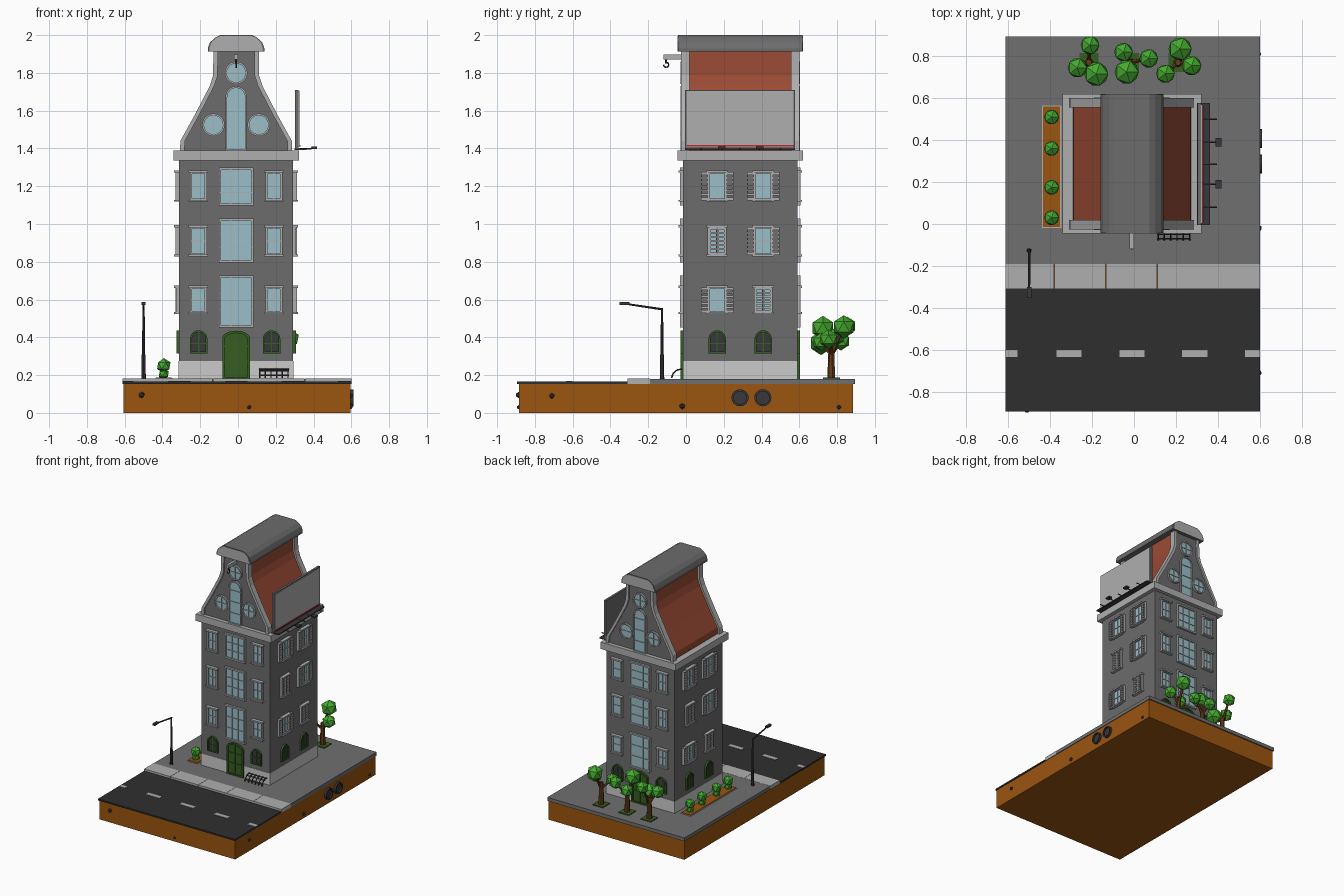
import bpy, bmesh, math
from math import sin, cos, pi
from mathutils import Matrix, Vector

if "Cube" in bpy.data.objects:
    bpy.data.objects.remove(bpy.data.objects["Cube"])

def mat(name, r, g, b):
    m = bpy.data.materials.new(name)
    m.diffuse_color = (r, g, b, 1)
    m.use_nodes = True
    m.node_tree.nodes["Principled BSDF"].inputs["Base Color"].default_value = m.diffuse_color
    return m

WALL, LIGHT = mat("wall_grey", .15, .15, .15), mat("light_grey", .43, .43, .43)
PAVE, ROAD = mat("paving", .16, .16, .16), mat("asphalt", .028, .028, .028)
DARK, SOIL = mat("dark_metal", .04, .04, .045), mat("soil", .33, .09, .005)
GLASS, GREEN = mat("glass", .32, .52, .58), mat("door_green", .035, .11, .015)
RED, LEAF = mat("roof_red", .33, .07, .035), mat("leaf", .06, .4, .03)
BARK, SIGNRED = mat("bark", .13, .045, .01), mat("signal_red", .6, .02, .02)

def finish(name, bm, m, M=Matrix()):
    bm.transform(M)
    bmesh.ops.recalc_face_normals(bm, faces=bm.faces)
    me = bpy.data.meshes.new(name)
    bm.to_mesh(me)
    bm.free()
    if m:
        me.materials.append(m)
    ob = bpy.data.objects.new(name, me)
    bpy.context.collection.objects.link(ob)
    return ob

def prism(name, pts, w0, w1, m, M=Matrix()):
    """Outline in local u,v extruded from w0 to w1."""
    bm = bmesh.new()
    a, b = [[bm.verts.new((u, v, w)) for u, v in pts] for w in (w0, w1)]
    bm.faces.new(a)
    bm.faces.new(b)
    for i in range(len(a)):
        j = (i + 1) % len(a)
        bm.faces.new((a[i], a[j], b[j], b[i]))
    return finish(name, bm, m, M)

def ring(name, outer, inner, w0, w1, m, M=Matrix(), closed=True):
    """Band between two outlines, extruded from w0 to w1."""
    bm = bmesh.new()
    loops = [[bm.verts.new((u, v, w)) for u, v in o] for o, w in
             ((outer, w0), (outer, w1), (inner, w1), (inner, w0))]
    n = len(outer)
    for i in range(n if closed else n - 1):
        j = (i + 1) % n
        for k in range(4):
            p, q = loops[k], loops[(k + 1) % 4]
            bm.faces.new((p[i], p[j], q[j], q[i]))
    if not closed:
        bm.faces.new([l[0] for l in loops])
        bm.faces.new([l[-1] for l in loops])
    return finish(name, bm, m, M)

def rect(u0, u1, v0, v1):
    return [(u0, v0), (u1, v0), (u1, v1), (u0, v1)]

def box(name, x0, x1, y0, y1, z0, z1, m, M=Matrix()):
    return prism(name, rect(x0, x1, y0, y1), z0, z1, m, M)

def circle(u, v, r, n=24):
    return [(u + r * cos(2 * pi * i / n), v + r * sin(2 * pi * i / n)) for i in range(n)]

def arch(u, w, v0, v1, rise, n=12):
    return [(u - w, v0), (u + w, v0)] + [(u + w * cos(pi * i / n), v1 - rise + rise * sin(pi * i / n))
                                         for i in range(n + 1)]

def rod(name, p, q, r0, r1, m, n=8):
    p, q = Vector(p), Vector(q)
    bm = bmesh.new()
    bmesh.ops.create_cone(bm, cap_ends=True, segments=n, radius1=r0, radius2=r1, depth=(q - p).length)
    R = (q - p).to_track_quat('Z', 'Y').to_matrix().to_4x4()
    return finish(name, bm, m, Matrix.Translation((p + q) / 2) @ R)

def blob(name, x, y, z, r, m=LEAF):
    bm = bmesh.new()
    bmesh.ops.create_icosphere(bm, subdivisions=1, radius=r)
    return finish(name, bm, m, Matrix.Translation((x, y, z)))

# Ground block, road, paving, kerb and lane marks
box("soil_block", -.605, .595, -.885, .885, 0, .152, SOIL)
box("road", -.612, .6, -.894, -.31, .152, .165, ROAD)
box("pavement", -.612, .6, -.19, .894, .152, .18, PAVE)
for i, (a, b) in enumerate(zip((-.612, -.38, -.133, .112, .354), (-.382, -.135, .11, .352, .6))):
    box("kerb_slab", a, b, -.31, -.19, .152, .181, LIGHT)
for a, b in ((-.61, -.555), (-.37, -.25), (-.07, .05), (.23, .35), (.53, .6)):
    box("lane_mark", a, b, -.635, -.602, .164, .168, LIGHT)

# Pipes and stones in the block sides
FACE = Matrix(((0, 0, 1, 0), (1, 0, 0, 0), (0, 1, 0, 0), (0, 0, 0, 1)))
for y in (.286, .407):
    ring("pipe", circle(y, .08, .045), circle(y, .08, .034), .58, .611, DARK, FACE)
    prism("pipe_core", circle(y, .08, .035), .58, .6, DARK, FACE)
for x, y, z, r in ((-.51, -.885, .095, .017), (.06, -.885, .03, .011), (.595, -.71, .09, .015),
                   (.595, -.02, .035, .016), (.595, .81, .03, .012)):
    blob("stone", x, y, z, r, DARK)

# House body
CX, CY, H = -.01, .287, .302
def wall(u, w):
    u, w, v = Vector(u), Vector(w), Vector((0, 0, 1))
    M = Matrix((u, v, w)).transposed().to_4x4()
    M.translation = Vector((CX, CY, 0)) + w * H
    return M
FRONT, BACK = wall((1, 0, 0), (0, -1, 0)), wall((-1, 0, 0), (0, 1, 0))
RIGHT, LEFT = wall((0, 1, 0), (1, 0, 0)), wall((0, -1, 0), (-1, 0, 0))
def block(name, h, z0, z1, m):
    box(name, CX - h, CX + h, CY - h, CY + h, z0, z1, m)
block("house_walls", H, .18, 1.34, WALL)
block("plinth", H + .002, .18, .275, None)
block("cornice", .332, 1.335, 1.39, LIGHT)

# Window builders
def window(M, u, w, z0, z1, cols=1, rows=1, ledge=True):
    prism("window_glass", rect(u - w, u + w, z0, z1), 0, .005, GLASS, M)
    ring("window_frame", rect(u - w - .008, u + w + .008, z0 - .008, z1 + .008),
         rect(u - w + .004, u + w - .004, z0 + .004, z1 - .004), 0, .016, LIGHT, M)
    for i in range(1, cols + 1):
        c = u - w + 2 * w * i / (cols + 1)
        prism("window_bar", rect(c - .002, c + .002, z0, z1), 0, .01, LIGHT, M)
    for i in range(1, rows + 1):
        c = z0 + (z1 - z0) * i / (rows + 1)
        prism("window_bar", rect(u - w, u + w, c - .002, c + .002), 0, .01, LIGHT, M)
    if ledge:
        prism("window_lintel", rect(u - w - .014, u + w + .014, z1 + .002, z1 + .014), 0, .026, LIGHT, M)
        prism("window_sill", rect(u - w - .014, u + w + .014, z0 - .012, z0 - .002), 0, .026, LIGHT, M)

def shaped(M, name, outer, inner, bars, fill, frame):
    prism(name, inner, 0, .005, fill, M)
    ring(name + "_frame", outer, inner, 0, .014, frame, M)
    for b in bars:
        prism(name + "_bar", rect(*b), 0, .01, frame, M)

def green_window(M, u):
    shaped(M, "arched_window", arch(u, .046, .315, .437, .046), arch(u, .036, .325, .427, .036),
           [(u - .003, u + .003, .32, .43), (u - .04, u + .04, .365, .371)], DARK, GREEN)

def shutter(M, u, z0, z1, w=.02):
    ring("shutter_frame", rect(u - w, u + w, z0, z1), rect(u - w + .005, u + w - .005, z0 + .006, z1 - .006),
         0, .02, LIGHT, M)
    for i in range(7):
        c = z0 + (z1 - z0) * (i + .5) / 7
        prism("shutter_slat", rect(u - w + .003, u + w - .003, c - .005, c + .005), 0, .014, LIGHT, M)

FLOORS = ((.535, .66), (.84, .98), (1.13, 1.27))
TALL = ((.46, .72), (.805, 1.02), (1.105, 1.29))
# Front and back walls with their gable openings
for M in (FRONT, BACK):
    for (a, b), (c, d) in zip(FLOORS, TALL):
        window(M, 0, .083, c, d, 2, 2, False)
        for s in (-.2, .2):
            window(M, s, .037, a, b, 1, 1)
    for s in (-.198, .188):
        green_window(M, s)
    shaped(M, "door", arch(0, .073, .18, .435, .04), arch(0, .06, .19, .422, .032),
           [(-.003, .003, .19, .42), (-.06, .06, .27, .276), (-.06, .06, .35, .356)], GREEN, GREEN)
    shaped(M, "gable_arched_window", arch(0, .056, 1.39, 1.73, .056), arch(0, .047, 1.395, 1.72, .047),
           [(-.047, .047, z, z + .004) for z in (1.47, 1.56, 1.65)], GLASS, LIGHT)
    for u, v in ((0, 1.8), (-.12, 1.525), (.12, 1.525)):
        shaped(M, "round_window", circle(u, v, .06), circle(u, v, .05),
               [(u - .002, u + .002, v - .05, v + .05), (u - .05, u + .05, v - .002, v + .002)], GLASS, LIGHT)

# Side walls with open or closed shutters
for M in (RIGHT, LEFT):
    for k, (a, b) in enumerate(FLOORS):
        for s in (-.122, .122):
            window(M, s, .042, a, b, 1, 1)
            shut = (k == 0 and s > 0) or (k == 1 and s < 0)
            for d in (-1, 1):
                shutter(M, s + d * (.021 if shut else .066), a - .005, b + .005)
    for s in (-.122, .122):
        green_window(M, s)

# Roof, gable walls and gable edging
def sweep(d):
    half = [(.297 - d, 1.385), (.295 - d, 1.44), (.215 - d, 1.585), (.14 - d, 1.73), (.122 - d, 1.785), (.12 - d, 1.92)]
    return half + [(-u, v) for u, v in reversed(half)]
prism("red_roof", sweep(.016), -.585, -.02, RED, FRONT)
for M in (FRONT, BACK):
    prism("gable_wall", sweep(.01), -.03, 0, WALL, M)
    ring("gable_edging", sweep(0)[:6], sweep(.024)[:6], -.033, .012, LIGHT, M, False)
    ring("gable_edging", sweep(0)[6:], sweep(.024)[6:], -.033, .012, LIGHT, M, False)

# Roof cap
def cap(k):
    half = [(.15 * k, 1.912), (.15 * k, 1.93), (.138 * k, 1.962), (.11 * k, 1.987), (.085 * k, 1.912 + .088 * k)]
    return half + [(-u, v) for u, v in reversed(half)]
prism("roof_cap", cap(1), -.632, .027, None, FRONT).data.materials.append(WALL)
for M in (FRONT, BACK):
    prism("cap_face", cap(.94), .02, .03, LIGHT, M)

# Hoisting beam with hook
box("hoist_beam", -.021, .001, -.12, 0, 1.872, 1.898, LIGHT)
rod("hoist_rope", (CX, -.105, 1.875), (CX, -.105, 1.85), .005, .005, DARK)
for i in range(6):
    a, b = [(CX, -.105 + .014 * cos(t), 1.843 + .014 * sin(t)) for t in (pi / 2 - i * pi / 4, pi / 2 - (i + 1) * pi / 4)]
    rod("hook", a, b, .004, .004, DARK, 6)

# Blank billboard with lamp ledge
box("billboard", .303, .32, -.005, .577, 1.4, 1.71, WALL)
box("billboard_panel", .318, .326, .002, .57, 1.407, 1.703, LIGHT)
box("billboard_strip", .325, .331, .005, .568, 1.41, 1.419, SIGNRED)
box("lamp_ledge", .3, .362, -.005, .577, 1.392, 1.4, DARK)
for y in (.08, .19, .285, .39, .5):
    rod("ledge_rod", (.3, y, 1.396), (.395, y, 1.4), .004, .004, DARK)
for y in (.19, .39):
    box("sign_lamp", .388, .418, y - .02, y + .02, 1.398, 1.41, DARK)

# Street lamp
rod("lamp_base", (-.5, -.127, .18), (-.5, -.127, .31), .012, .01, DARK)
rod("lamp_post", (-.5, -.127, .3), (-.5, -.127, .552), .008, .006, DARK)
rod("lamp_arm", (-.5, -.122, .548), (-.5, -.31, .576), .006, .005, DARK)
box("lamp_head", -.511, -.489, -.352, -.3, .572, .586, DARK)

# Rack of curved bars beside the door
for i in range(6):
    x = .115 + .03 * i
    arc = [(x, -.02 - .056 * cos(t), .185 + .048 * sin(t)) for t in (0, pi / 6, pi / 3, pi / 2)]
    for a, b in zip(arc, arc[1:]):
        rod("rack_bar", a, b, .004, .004, DARK, 6)
for y, z in ((-.025, .231), (-.05, .224), (-.07, .2)):
    rod("rack_rail", (.11, y, z), (.27, y, z), .004, .004, DARK, 6)

# Side planter with shrubs
box("planter_rim", -.438, -.347, -.02, .565, .18, .184, LIGHT)
box("planter_soil", -.433, -.352, -.015, .56, .18, .188, SOIL)
for y in (.03, .175, .36, .51):
    blob("shrub_base", -.393, y, .205, .03)
    blob("shrub_top", -.393, y, .25, .04)

# Trees behind the house
TREES = {(-.215, .77): ((-.21, .853, .46, .05), (-.27, .745, .4, .052), (-.18, .715, .37, .064)),
         (-.02, .77): ((-.05, .82, .38, .05), (-.035, .725, .45, .064), (.07, .79, .4, .05)),
         (.21, .77): ((.22, .835, .455, .062), (.15, .717, .375, .05), (.275, .755, .39, .052))}
for (x, y), crowns in TREES.items():
    box("tree_pit", x - .045, x + .045, y - .045, y + .045, .18, .187, GREEN)
    rod("trunk", (x, y, .18), (x, y, .36), .022, .015, BARK, 7)
    for cx, cy, cz, r in crowns:
        rod("branch", (x, y, .31), (cx, cy, cz), .012, .007, BARK, 6)
        blob("foliage", cx, cy, cz, r)
